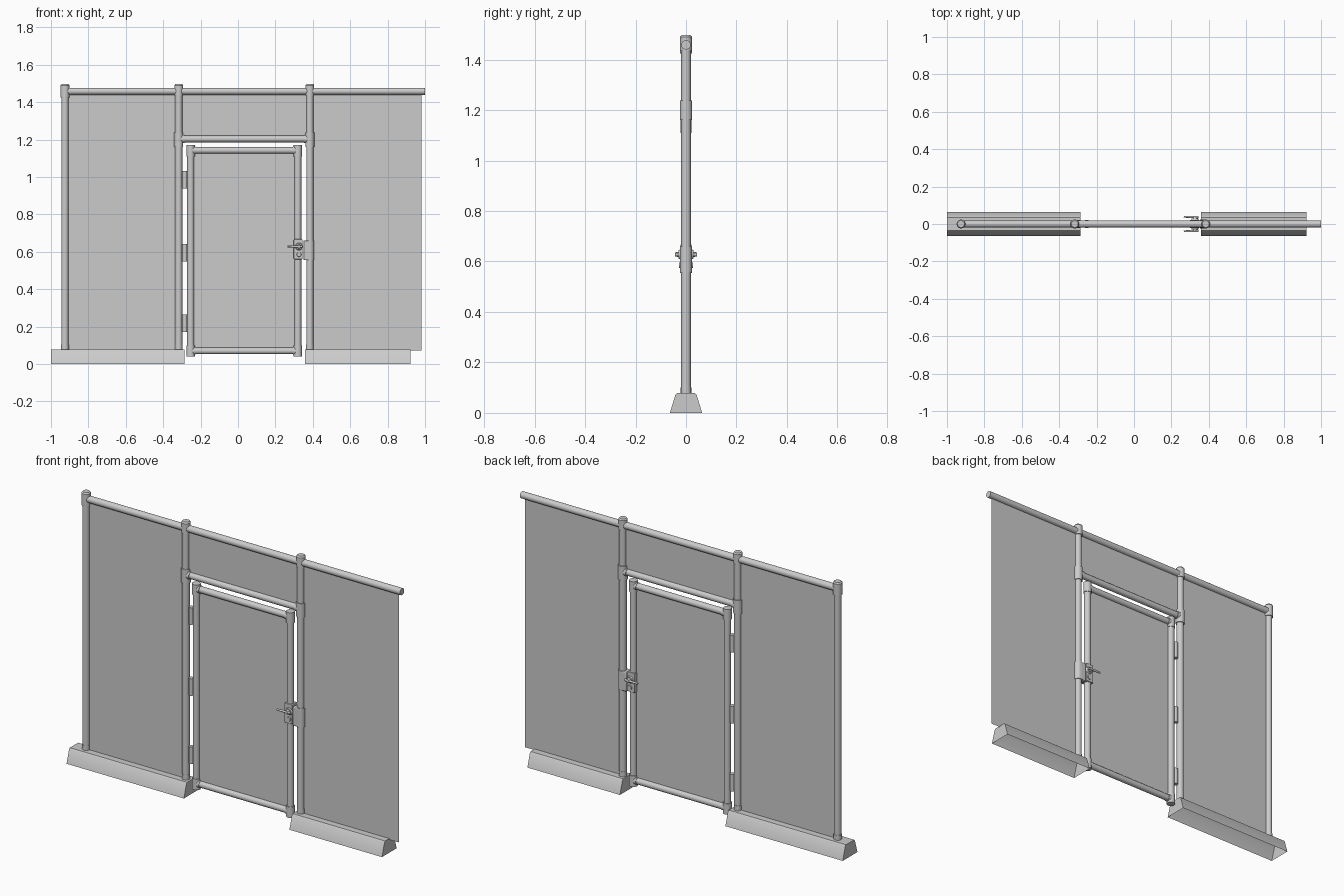
import bpy, bmesh
from math import radians
from mathutils import Vector

if "Cube" in bpy.data.objects:
    bpy.data.objects.remove(bpy.data.objects["Cube"])


def tube(name, a, b, r, r2=None, sides=24):
    """Capped cylinder or cone from a to b."""
    a, b = Vector(a), Vector(b)
    d = b - a
    bm = bmesh.new()
    bmesh.ops.create_cone(bm, cap_ends=True, segments=sides, radius1=r,
                          radius2=r if r2 is None else r2, depth=d.length)
    bm.transform(d.to_track_quat('Z', 'Y').to_matrix().to_4x4())
    bmesh.ops.translate(bm, verts=bm.verts, vec=(a + b) / 2)
    return finish(name, bm)


def finish(name, bm, bevel=0):
    me = bpy.data.meshes.new(name)
    bm.to_mesh(me)
    bm.free()
    ob = bpy.data.objects.new(name, me)
    bpy.context.collection.objects.link(ob)
    if bevel:
        m = ob.modifiers.new("bevel", 'BEVEL')
        m.width, m.segments = bevel, 3
    bpy.context.view_layer.objects.active = ob
    bpy.ops.object.select_all(action='DESELECT')
    ob.select_set(True)
    bpy.ops.object.shade_smooth_by_angle(angle=radians(35))
    return ob


def box(name, x0, x1, y0, y1, z0, z1, bevel=0):
    bm = bmesh.new()
    bmesh.ops.create_cube(bm, size=1)
    for v in bm.verts:
        v.co = ((x0 + x1) / 2 + v.co.x * (x1 - x0), (y0 + y1) / 2 + v.co.y * (y1 - y0),
                (z0 + z1) / 2 + v.co.z * (z1 - z0))
    return finish(name, bm, bevel)


def panel(name, x0, x1, z0, z1):
    bm = bmesh.new()
    bm.faces.new([bm.verts.new((x, 0, z)) for x, z in ((x0, z0), (x1, z0), (x1, z1), (x0, z1))])
    return finish(name, bm)


def base(name, x0, x1):
    """Tapered foot, open underneath."""
    prof = [(-.064, 0), (-.042, .072), (-.036, .078), (.036, .078), (.042, .072), (.064, 0)]
    bm = bmesh.new()
    L = [bm.verts.new((x0, y, z)) for y, z in prof]
    R = [bm.verts.new((x1, y, z)) for y, z in prof]
    for i in range(5):
        bm.faces.new((L[i], R[i], R[i + 1], L[i + 1]))
    bm.faces.new(L)
    bm.faces.new(R[::-1])
    bmesh.ops.recalc_face_normals(bm, faces=bm.faces)
    return finish(name, bm)


P1, P2, P3 = -.925, -.317, .384      # fence posts
D1, D2 = -.253, .32                  # door stiles
TOP, HEAD = 1.458, 1.203             # rail heights

base("left_base", -1, -.285)
base("right_base", .358, .922)

# Posts with caps, and the rails between them
for n, x in (("left", P1), ("hinge", P2), ("latch", P3)):
    tube(n + "_post", (x, 0, .07), (x, 0, 1.48), .019)
    low = 1.425 if n == "left" else 1.435
    tube(n + "_post_cap", (x, 0, low), (x, 0, 1.49), .0235)
    tube(n + "_post_cap_top", (x, 0, 1.49), (x, 0, 1.497), .0235, .018)
    tube(n + "_post_foot", (x, 0, .075), (x, 0, .105), .0205)
tube("top_rail", (P1, 0, TOP), (1, 0, TOP), .0185)
tube("header_rail", (P2, 0, HEAD), (P3, 0, HEAD), .0175)
for n, x, s in (("left", P2, 1), ("right", P3, -1)):
    tube(n + "_header_tee", (x, 0, 1.16), (x, 0, 1.238), .024)
    tube(n + "_header_socket", (x, 0, HEAD), (x + s * .03, 0, HEAD), .021)

# Infill panels
panel("left_panel", P1, P2, .072, TOP)
panel("transom_panel", P2, P3, HEAD, TOP)
panel("right_panel", P3, .98, .072, TOP)
panel("door_panel", D1, D2, .07, 1.142)

# Door frame with corner fittings
for n, x, s in (("left", D1, 1), ("right", D2, -1)):
    tube(n + "_door_stile", (x, 0, .045), (x, 0, 1.165), .0185)
    for m, z0, z1, zr in (("top", 1.11, 1.17, 1.142), ("bottom", .04, .1, .07)):
        tube(f"{n}_{m}_door_corner", (x, 0, z0), (x, 0, z1), .022)
        tube(f"{n}_{m}_door_socket", (x, 0, zr), (x + s * .027, 0, zr), .02)
for n, z in (("top", 1.142), ("bottom", .07)):
    tube(n + "_door_rail", (D1, 0, z), (D2, 0, z), .0175)

# Hinges: barrel and leaf
for i, z in enumerate((.218, .594, .985)):
    tube(f"hinge_barrel_{i}", (-.284, 0, z - .047), (-.284, 0, z + .047), .013, sides=16)
    box(f"hinge_leaf_{i}", P2, D1, -.004, .004, z - .045, z + .045)

# Lock case on the door and keeper clasping the post
box("lock_case", .298, .346, -.022, .022, .56, .667, .003)
tube("keeper_sleeve", (.384, 0, .555), (.384, 0, .66), .0235)
box("keeper_box", .35, .386, -.0235, .0235, .555, .66, .004)

# Lever handles on both faces
for n, s in (("front", -1), ("back", 1)):
    tube(n + "_handle_rose", (.326, s * .02, .628), (.326, s * .029, .628), .021, .017)
    tube(n + "_handle_neck", (.326, s * .027, .628), (.326, s * .043, .628), .011, .008)
    tube(n + "_handle_lever", (.345, s * .037, .628), (.266, s * .039, .628), .007, .005, 12)
    tube(n + "_key_cylinder", (.326, s * .02, .585), (.326, s * .027, .585), .013, .011)
